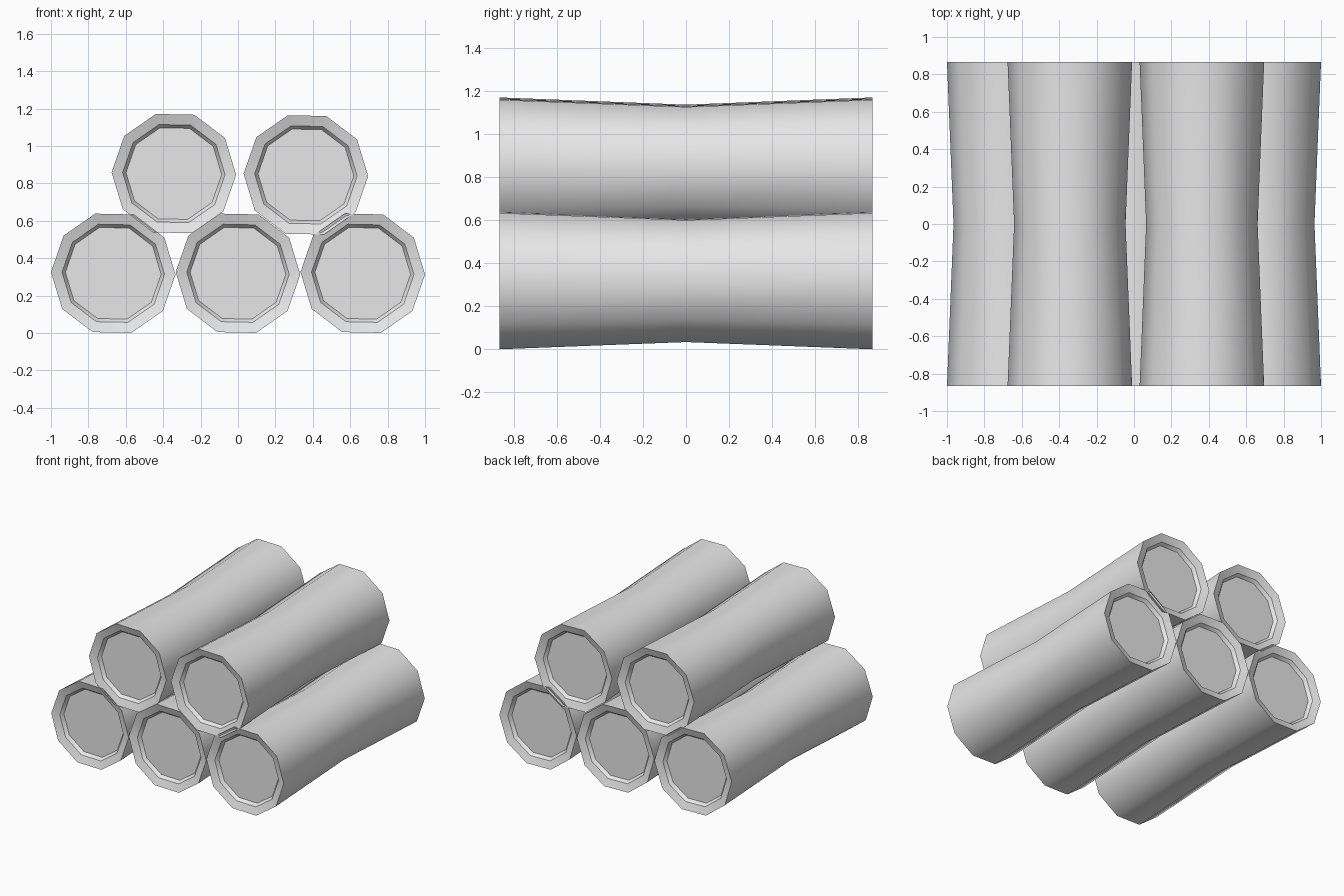
import bpy
import bmesh
import math

cube = bpy.data.objects.get("Cube")
if cube:
    bpy.data.objects.remove(cube, do_unlink=True)

grey = bpy.data.materials.new("light_grey")
grey.use_nodes = True
colour = (0.8, 0.8, 0.8, 1)
grey.diffuse_color = colour
grey.node_tree.nodes["Principled BSDF"].inputs["Base Color"].default_value = colour

SIDES = 10
HALF = 0.866
TILT = math.radians(-1.2)

# Half profile as (radius, y): recessed disc, steep lip, sloped rim, waist
end = [(0.256, 0.045 - HALF), (0.274, 0.02 - HALF), (0.333, -HALF)]
profile = end + [(0.298, 0)] + [(r, -y) for r, y in reversed(end)]
WAIST = len(end)


def make_log(name, x, z):
    bm = bmesh.new()
    rings = []
    for r, y in profile:
        angles = [TILT + math.tau * i / SIDES for i in range(SIDES)]
        rings.append([bm.verts.new((r * math.cos(a), y, r * math.sin(a)))
                      for a in angles])
    # Skin between neighbouring rings
    for a, b in zip(rings, rings[1:]):
        for i in range(SIDES):
            j = (i + 1) % SIDES
            bm.faces.new((a[i], a[j], b[j], b[i]))
    # Recessed end discs
    bm.faces.new(rings[0])
    bm.faces.new(rings[-1])
    bmesh.ops.recalc_face_normals(bm, faces=bm.faces)
    for face in bm.faces:
        face.smooth = True
    # Crisp edges around every rim step, soft waist
    for k, ring in enumerate(rings):
        if k != WAIST:
            for i in range(SIDES):
                bm.edges.get((ring[i - 1], ring[i])).smooth = False
    mesh = bpy.data.meshes.new(name)
    bm.to_mesh(mesh)
    bm.free()
    mesh.materials.append(grey)
    log = bpy.data.objects.new(name, mesh)
    log.location = (x, 0, z)
    bpy.context.collection.objects.link(log)


# Three logs below, two resting on top
make_log("lower_right_log", -0.667, 0.319)
make_log("lower_middle_log", 0, 0.319)
make_log("lower_left_log", 0.667, 0.319)
make_log("upper_right_log", -0.343, 0.852)
make_log("upper_left_log", 0.363, 0.845)
